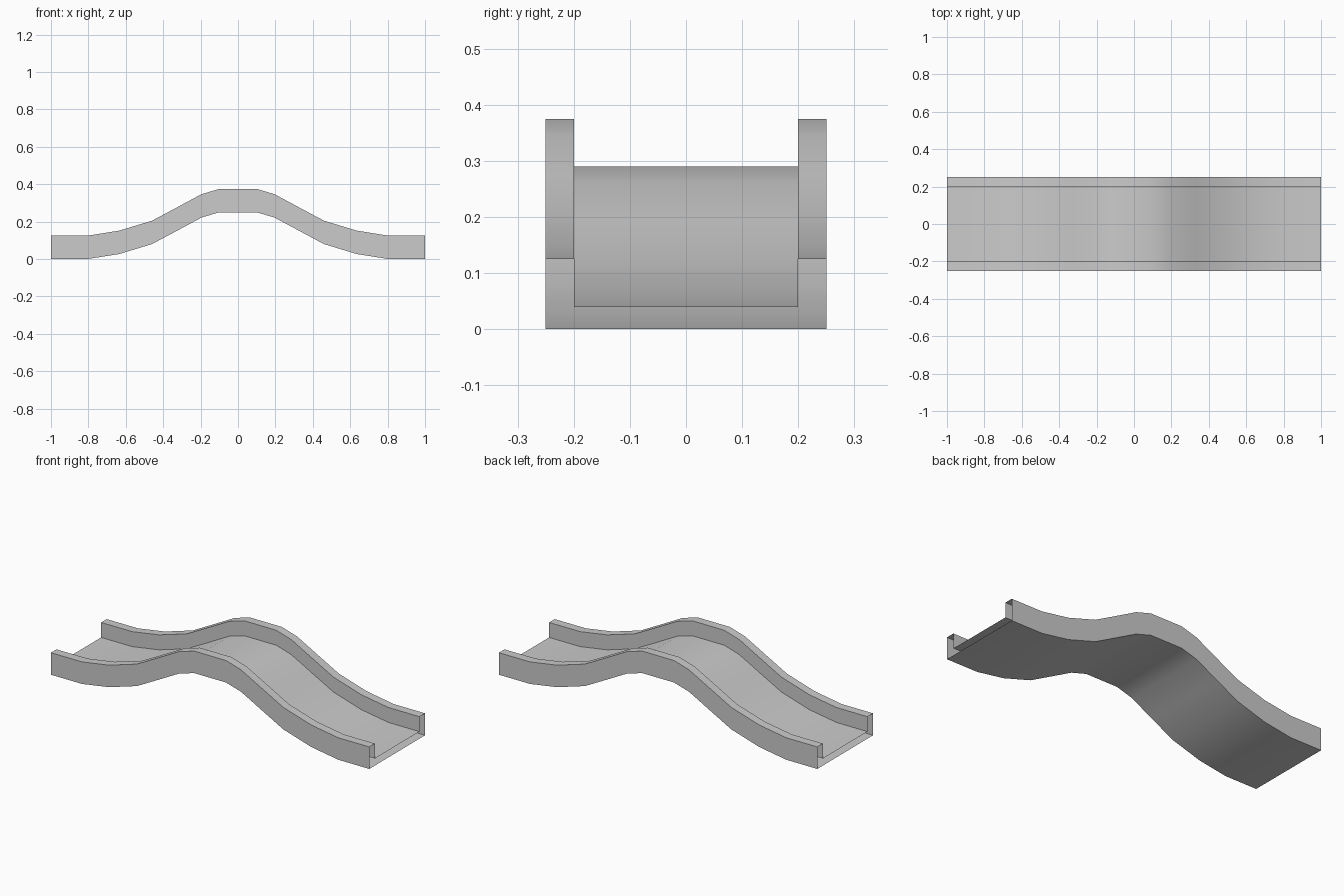
import bpy, bmesh

if "Cube" in bpy.data.objects:
    bpy.data.objects.remove(bpy.data.objects["Cube"])

# Half of the hump centreline (x, z of underside), from the end to the crest
half = [(-1.0, 0.0), (-0.805, 0.0), (-0.635, 0.027), (-0.46, 0.08),
        (-0.325, 0.152), (-0.195, 0.222), (-0.1, 0.25)]
path = half + [(-x, z) for x, z in reversed(half)]

# Channel cross-section (y, z above underside), counter-clockwise seen from +x
side = [(0.25, 0.0), (0.25, 0.125), (0.2, 0.125), (0.2, 0.04)]
section = side + [(-y, z) for y, z in reversed(side)]

# Sweep the section along the path; the ends stay open
bm = bmesh.new()
rings = [[bm.verts.new((x, y, z + h)) for y, h in section] for x, z in path]
n = len(section)
for a, b in zip(rings, rings[1:]):
    for i in range(n):
        j = (i + 1) % n
        bm.faces.new((a[i], a[j], b[j], b[i]))

# Make sure the underside faces down
bm.normal_update()
under = min(bm.faces, key=lambda f: f.calc_center_median().z)
if under.normal.z > 0:
    bmesh.ops.reverse_faces(bm, faces=bm.faces[:])

mesh = bpy.data.meshes.new("hump_track")
bm.to_mesh(mesh)
bm.free()
track = bpy.data.objects.new("hump_track", mesh)
bpy.context.collection.objects.link(track)

# Smooth along the length, sharp at the channel corners
bpy.context.view_layer.objects.active = track
track.select_set(True)
bpy.ops.object.shade_smooth_by_angle(angle=0.6)
